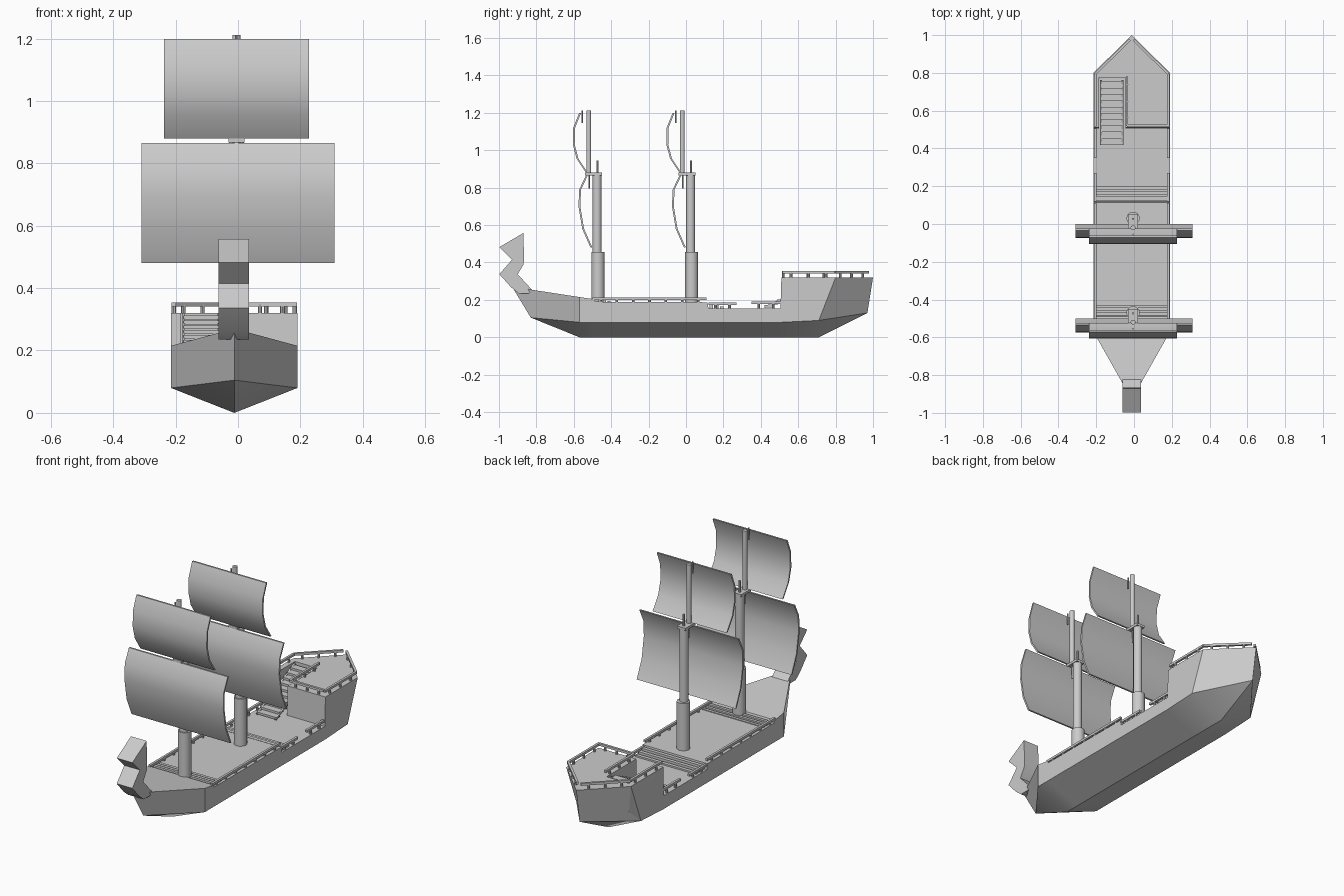
import bpy, bmesh, math
from mathutils import Vector

if "Cube" in bpy.data.objects:
    bpy.data.objects.remove(bpy.data.objects["Cube"])

CX = -0.012   # hull centreline
HW = 0.203    # hull half width


def finish(bm, name, smooth=None):
    bmesh.ops.recalc_face_normals(bm, faces=bm.faces)
    me = bpy.data.meshes.new(name)
    bm.to_mesh(me)
    bm.free()
    ob = bpy.data.objects.new(name, me)
    bpy.context.collection.objects.link(ob)
    if smooth:
        bpy.ops.object.select_all(action='DESELECT')
        ob.select_set(True)
        bpy.context.view_layer.objects.active = ob
        bpy.ops.object.shade_smooth_by_angle(angle=math.radians(smooth))
    return ob


def add_box(bm, x0, x1, y0, y1, z0, z1):
    vs = bmesh.ops.create_cube(bm, size=1)['verts']
    for v in vs:
        v.co = Vector(((x0 + x1) / 2 + v.co.x * (x1 - x0),
                       (y0 + y1) / 2 + v.co.y * (y1 - y0),
                       (z0 + z1) / 2 + v.co.z * (z1 - z0)))


def add_bar(bm, a, b, w):
    """Square bar between two points."""
    a, b = Vector(a), Vector(b)
    d = b - a
    vs = bmesh.ops.create_cube(bm, size=1)['verts']
    rot = d.to_track_quat('Z', 'Y')
    for v in vs:
        v.co = (a + b) / 2 + rot @ Vector((v.co.x * w, v.co.y * w, v.co.z * d.length))


def add_cyl(bm, x, y, z0, z1, r, seg=16):
    vs = bmesh.ops.create_cone(bm, cap_ends=True, segments=seg, radius1=r,
                               radius2=r, depth=z1 - z0)['verts']
    bmesh.ops.translate(bm, verts=vs, vec=(x, y, (z0 + z1) / 2))


def extrude_profile(name, pts, x0, x1, smooth=None):
    """Closed (y, z) outline extruded across x."""
    bm = bmesh.new()
    a = [bm.verts.new((x0, y, z)) for y, z in pts]
    b = [bm.verts.new((x1, y, z)) for y, z in pts]
    n = len(pts)
    bm.faces.new(a)
    bm.faces.new(b)
    for i in range(n):
        bm.faces.new((a[i], a[(i + 1) % n], b[(i + 1) % n], b[i]))
    return finish(bm, name, smooth)


# Hull: rings of (keel y,z), (chine y,z,half width), (deck edge y,z,half width)
rings = [
    ((-.83, .105), (-.83, .105, 0), (-.93, .27, 0)),
    ((-.57, 0), (-.57, .08, HW), (-.57, .215, HW)),
    ((-.49, 0), (-.49, .08, HW), (-.49, .203, HW)),
    ((-.47, 0), (-.47, .08, HW), (-.485, .19, HW)),
    ((.11, 0), (.11, .08, HW), (.115, .187, HW)),
    ((.13, 0), (.13, .08, HW), (.12, .155, HW)),
    ((.49, 0), (.49, .08, HW), (.505, .155, HW)),
    ((.51, 0), (.51, .08, HW), (.51, .32, HW)),
    ((.71, 0), (.71, .09, HW), (.80, .32, HW)),
    ((.97, .13), (.97, .13, 0), (1.0, .32, 0)),
]
bm = bmesh.new()
loops = []
for k, c, t in rings:
    loops.append([bm.verts.new(p) for p in (
        (CX - t[2], t[0], t[1]), (CX - c[2], c[0], c[1]), (CX, k[0], k[1]),
        (CX + c[2], c[0], c[1]), (CX + t[2], t[0], t[1]))])
for p, q in zip(loops, loops[1:]):
    for i in range(5):
        j = (i + 1) % 5
        bm.faces.new((p[i], p[j], q[j], q[i]))
bmesh.ops.remove_doubles(bm, verts=bm.verts, dist=1e-5)
bmesh.ops.dissolve_degenerate(bm, edges=bm.edges, dist=1e-5)
hull = finish(bm, "hull", 35)

# Stairwell cut out of the stern deck
bm = bmesh.new()
add_box(bm, -.185, -.045, .45, .775, .1551, .4)
cutter = finish(bm, "stairwell_cutter")
cutter.hide_render = True
mod = hull.modifiers.new("stairwell", 'BOOLEAN')
mod.operation = 'DIFFERENCE'
mod.solver = 'EXACT'
mod.object = cutter
bpy.ops.object.select_all(action='DESELECT')
bpy.context.view_layer.objects.active = hull
hull.select_set(True)
bpy.ops.object.modifier_apply(modifier=mod.name)
bpy.data.objects.remove(cutter)

# Stairs up to the stern deck
bm = bmesh.new()
N = 10
for i in range(N):
    y, z = .42 + i * .033, .168 + i * .0155
    add_box(bm, -.175, -.06, y, y + .04, z - .008, z + .004)
for x in (-.175, -.06):
    add_bar(bm, (x, .42, .16), (x, .76, .315), .01)
finish(bm, "stern_stairs")

# Deck steps: down to the waist, and up to the foredeck
bm = bmesh.new()
for i in range(3):
    y = .125 + i * .028
    add_box(bm, CX - .19, CX + .19, y, y + .02, .15, .182 - i * .009)
    y = -.47 + i * .025
    add_box(bm, CX - .19, CX + .19, y, y + .016, .185, .202 - i * .004)
finish(bm, "deck_steps")


# Railings
def railing(name, pts, z, h, gap=.085):
    bm = bmesh.new()
    for (ax, ay), (bx, by) in zip(pts, pts[1:]):
        add_bar(bm, (ax, ay, z + h), (bx, by, z + h), .013)
        n = max(1, round(math.hypot(bx - ax, by - ay) / gap))
        for i in range(n):
            t = (i + .5) / n
            add_cyl(bm, ax + (bx - ax) * t, ay + (by - ay) * t, z - .005, z + h, .007, 8)
    return finish(bm, name)


for s, side in ((-1, "left"), (1, "right")):
    x = CX + s * .194
    railing(side + "_main_rail", [(x, -.5), (x, .11)], .187, .02)
    railing(side + "_waist_rail_fore", [(x, .12), (x, .27)], .155, .024, .07)
    railing(side + "_waist_rail_aft", [(x, .35), (x, .505)], .155, .03, .07)
    railing(side + "_stern_rail", [(x, .515), (x, .795), (CX + s * .01, .975)], .32, .028)
railing("stern_front_rail", [(CX + .19, .52), (-.037, .52), (-.037, .78)], .32, .028)

# Figurehead
extrude_profile("figurehead", [
    (-.84, .235), (-.82, .25), (-.90, .337), (-.868, .39), (-.866, .44), (-.87, .557),
    (-.998, .482), (-.93, .415), (-.998, .337), (-.935, .267), (-.895, .235)],
    CX - .05, CX + .048, 35)


# Masts and sails
def curve_point(pts, t):
    """Catmull-Rom sample through (y, z) points."""
    n = len(pts) - 1
    i = min(int(t * n), n - 1)
    f = t * n - i
    p = [Vector(pts[max(0, min(n, i + k))]) for k in (-1, 0, 1, 2)]
    return .5 * (2 * p[1] + (p[2] - p[0]) * f + (2 * p[0] - 5 * p[1] + 4 * p[2] - p[3]) * f * f
                 + (3 * p[1] - p[0] - 3 * p[2] + p[3]) * f ** 3)


def sail(name, pts, oy, x0, x1):
    S = 4
    mid = [curve_point(pts, i / S) for i in range(S + 1)]
    front = [(p.x + oy - .005, p.y) for p in mid]
    back = [(p.x + oy + .005, p.y) for p in reversed(mid)]
    extrude_profile(name, front + back, x0, x1, 40)


upper = [(-.067, 1.198), (-.098, 1.12), (-.100, 1.03), (-.08, .955), (-.03, .88)]
lower = [(-.03, .865), (-.066, .79), (-.070, .70), (-.05, .58), (-.006, .48)]

for label, oy in (("fore", -.5), ("main", 0)):
    bm = bmesh.new()
    add_cyl(bm, -.005, .03 + oy, .17, .455, .035)     # base
    add_cyl(bm, -.005, .025 + oy, .455, .87, .024)    # lower mast
    add_cyl(bm, -.005, -.02 + oy, .865, 1.212, .013)  # top mast
    add_cyl(bm, -.005, .027 + oy, .87, .945, .006, 8) # peg
    add_cyl(bm, -.005, -.055 + oy, 1.145, 1.212, .004, 8)  # sail ties
    add_cyl(bm, -.005, -.018 + oy, .795, .875, .004, 8)
    finish(bm, label + "_mast", 35)
    bm = bmesh.new()
    add_box(bm, -.031, .021, -.04 + oy, .05 + oy, .866, .88)
    finish(bm, label + "_mast_platform")
    sail(label + "_upper_sail", upper, oy, -.237, .227)
    sail(label + "_lower_sail", lower, oy, -.31, .31)
